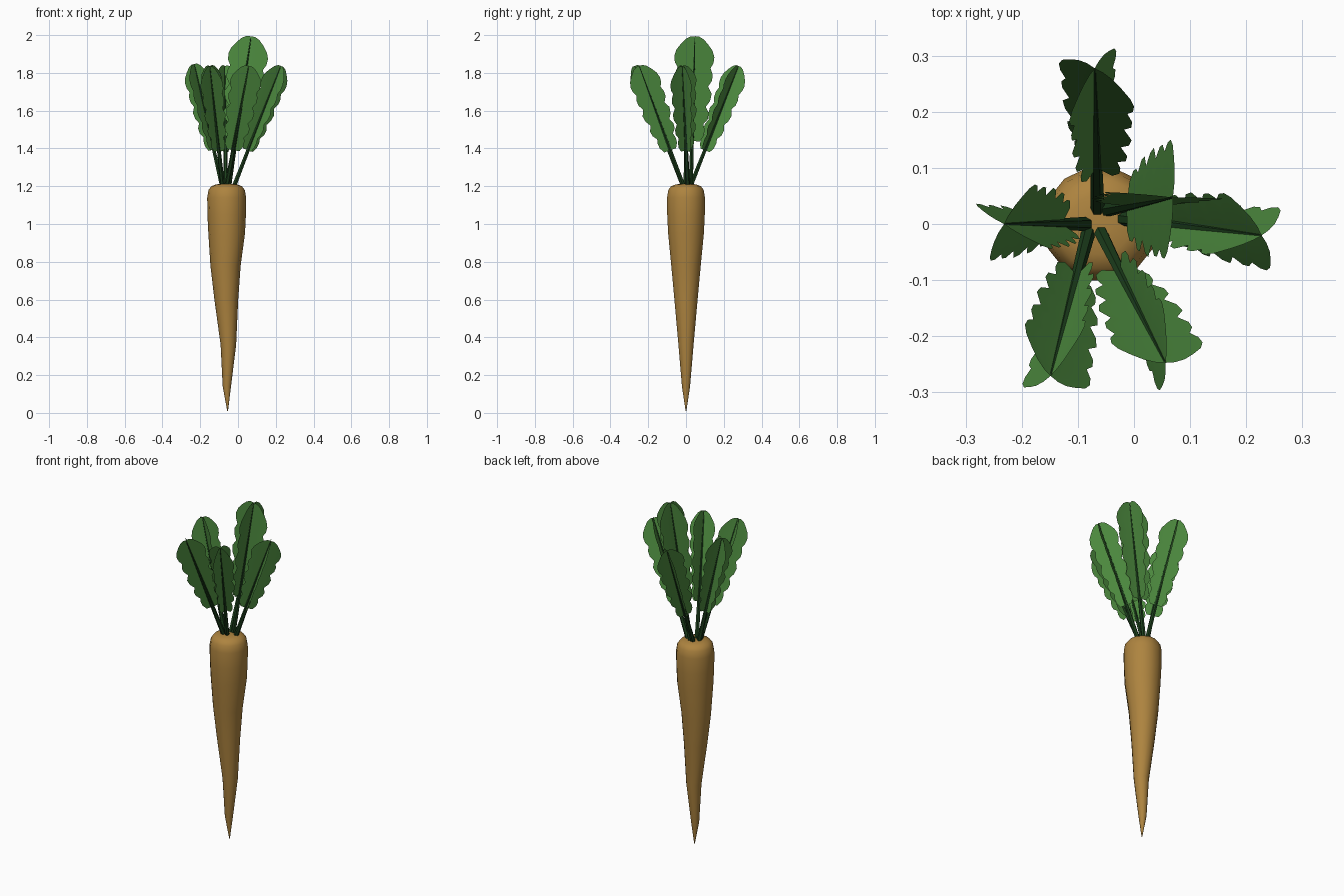
import bpy, bmesh, math
from mathutils import Vector

if "Cube" in bpy.data.objects:
    bpy.data.objects.remove(bpy.data.objects["Cube"])


def material(name, rgb):
    m = bpy.data.materials.new(name)
    m.diffuse_color = (*rgb, 1)
    m.use_nodes = True
    m.node_tree.nodes["Principled BSDF"].inputs["Base Color"].default_value = m.diffuse_color
    return m


ROOT = material("root_tan", (0.42, 0.23, 0.05))
LEAF = material("leaf_green", (0.075, 0.26, 0.05))
STEM = material("stem_dark_green", (0.012, 0.05, 0.012))


def finish(bm, name, mat, angle):
    me = bpy.data.meshes.new(name)
    bm.to_mesh(me)
    bm.free()
    me.materials.append(mat)
    ob = bpy.data.objects.new(name, me)
    bpy.context.collection.objects.link(ob)
    bpy.ops.object.select_all(action='DESELECT')
    ob.select_set(True)
    bpy.context.view_layer.objects.active = ob
    bpy.ops.object.shade_smooth_by_angle(angle=math.radians(angle))


def loft(name, rings, sides, mat, axes, angle):
    """Skin circular rings given as (centre, radius)."""
    u, v = axes
    bm = bmesh.new()
    loops = []
    for c, r in rings:
        loops.append([bm.verts.new(Vector(c) + r * (u * math.cos(2 * math.pi * i / sides)
                      + v * math.sin(2 * math.pi * i / sides))) for i in range(sides)])
    for a, b in zip(loops, loops[1:]):
        for i in range(sides):
            j = (i + 1) % sides
            bm.faces.new((a[i], a[j], b[j], b[i]))
    bm.faces.new(loops[0][::-1])
    bm.faces.new(loops[-1])
    bmesh.ops.recalc_face_normals(bm, faces=bm.faces)
    finish(bm, name, mat, angle)


# Tapered root: (z, centre x, radius)
profile = [(0.01, -0.055, 0.002), (0.14, -0.059, 0.022), (0.36, -0.051, 0.041),
           (0.6, -0.062, 0.063), (0.78, -0.066, 0.08), (0.95, -0.06, 0.097),
           (1.05, -0.06, 0.102), (1.14, -0.06, 0.103), (1.18, -0.06, 0.096),
           (1.2, -0.06, 0.081), (1.21, -0.06, 0.055), (1.212, -0.06, 0.02)]
loft("root", [((x, 0, z), r) for z, x, r in profile], 14, ROOT,
     (Vector((1, 0, 0)), Vector((0, 1, 0))), 50)

# Scalloped blade outline: (fraction along blade, half width)
OUTLINE = [(-0.01, 0.034), (0.05, 0.05), (0.11, 0.052), (0.16, 0.046), (0.21, 0.064),
           (0.27, 0.068), (0.33, 0.054), (0.39, 0.072), (0.46, 0.078), (0.53, 0.062),
           (0.59, 0.078), (0.65, 0.08), (0.71, 0.07), (0.76, 0.082), (0.82, 0.085),
           (0.88, 0.077), (0.94, 0.058), (0.99, 0.038), (1.015, 0.018)]


def blade(name, start, tip, side, normal, scale):
    """Wavy leaf blade folded slightly along its midrib."""
    bm = bmesh.new()
    rows = []
    for t, w in OUTLINE:
        c = start.lerp(tip, t)
        w *= scale
        rows.append([bm.verts.new(c + side * (s * w) + normal * (abs(s) * 0.06 * w))
                     for s in (-1, 0, 1)])
    for a, b in zip(rows, rows[1:]):
        for i in (0, 1):
            bm.faces.new((a[i], a[i + 1], b[i + 1], b[i]))
    finish(bm, name, LEAF, 30)


# Each leaf: stem base, midrib tip, scale, heading of the crossed blades
leaves = {
    "back": ((-0.065, 0.02, 1.19), (-0.07, 0.275, 1.83), 0.93, 60),
    "left": ((-0.082, 0.0, 1.19), (-0.23, 0.0, 1.84), 0.93, 150),
    "right": ((-0.025, 0.01, 1.19), (0.225, -0.02, 1.83), 0.95, 29),
    "front_left": ((-0.08, -0.01, 1.19), (-0.148, -0.268, 1.83), 0.95, 47),
    "front_right": ((-0.062, -0.01, 1.19), (0.055, -0.245, 1.83), 0.97, -3),
    "tall": ((-0.05, 0.025, 1.19), (0.068, 0.047, 1.985), 1.25, -3),
}
for key, (base, tip, scale, heading) in leaves.items():
    base, tip = Vector(base), Vector(tip)
    d = (tip - base).normalized()
    h = math.radians(heading)
    side = Vector((math.cos(h), math.sin(h), 0))
    side = (side - d * side.dot(d)).normalized()
    normal = d.cross(side)
    # Stem and midrib
    loft("stem_" + key, [(base, 0.013), (base.lerp(tip, 0.35), 0.01),
                         (base.lerp(tip, 0.6), 0.007), (tip, 0.002)],
         6, STEM, (side, normal), 40)
    # Two crossed blades
    start = base.lerp(tip, 0.32)
    blade("leaf_a_" + key, start, tip, side, normal, scale)
    blade("leaf_b_" + key, start, tip, normal, side, scale)
